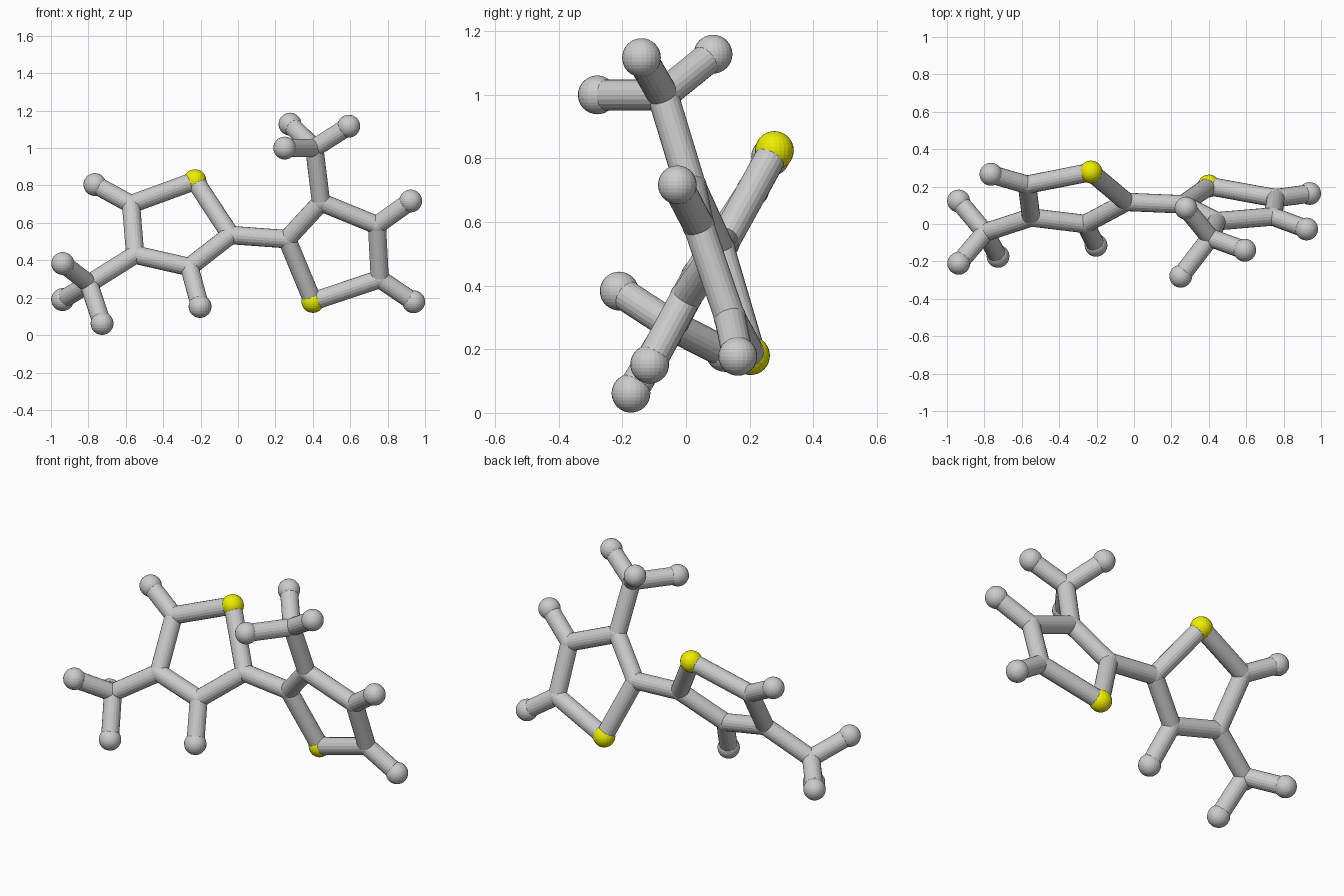
import bpy
from mathutils import Vector

if "Cube" in bpy.data.objects:
    bpy.data.objects.remove(bpy.data.objects["Cube"])

BALL, STICK = 0.061, 0.049

yellow = bpy.data.materials.new("yellow")
yellow.diffuse_color = (0.85, 0.85, 0.0, 1)
yellow.use_nodes = True
yellow.node_tree.nodes["Principled BSDF"].inputs["Base Color"].default_value = yellow.diffuse_color

# Atom centres: name -> position
atoms = {
    # left ring
    "sulfur_a": (-.23, .278, .825), "joint_a2": (-.04, .118, .535),
    "joint_a3": (-.26, .0, .364), "joint_a4": (-.55, .035, .43),
    "joint_a5": (-.572, .21, .70),
    "tip_a3": (-.203, -.114, .153), "tip_a5": (-.765, .266, .805),
    # left branch
    "joint_a6": (-.797, -.045, .275), "tip_a6": (-.937, -.21, .383),
    "tip_a7": (-.938, .123, .19), "tip_a8": (-.727, -.173, .062),
    # right ring
    "sulfur_b": (.40, .203, .18), "joint_b2": (.262, .105, .513),
    "joint_b3": (.444, .015, .71), "joint_b4": (.743, .04, .588),
    "joint_b5": (.758, .138, .30),
    "tip_b4": (.923, -.027, .717), "tip_b5": (.939, .163, .178),
    # right branch
    "joint_b6": (.408, -.073, 1.0), "tip_b6": (.278, .085, 1.128),
    "tip_b7": (.25, -.279, 1.0), "tip_b8": (.592, -.14, 1.117),
}

ring = ["sulfur_{}", "joint_{}2", "joint_{}3", "joint_{}4", "joint_{}5"]
bonds = [("joint_a2", "joint_b2")]
for s in "ab":
    names = [n.format(s) for n in ring]
    bonds += list(zip(names, names[1:] + names[:1]))
    bonds += [("joint_%s6" % s, "tip_%s%d" % (s, i)) for i in (6, 7, 8)]
bonds += [("joint_a3", "tip_a3"), ("joint_a5", "tip_a5"), ("joint_a4", "joint_a6"),
          ("joint_b4", "tip_b4"), ("joint_b5", "tip_b5"), ("joint_b3", "joint_b6")]

# Balls: end tips and sulfur are larger, inner joints match the sticks
for name, pos in atoms.items():
    r = STICK + 0.002 if name.startswith("joint") else BALL
    bpy.ops.mesh.primitive_uv_sphere_add(segments=24, ring_count=16, radius=r, location=pos)
    ob = bpy.context.object
    ob.name = name + "_ball"
    if name.startswith("sulfur"):
        ob.data.materials.append(yellow)

# Sticks between the balls
for a, b in bonds:
    p, q = Vector(atoms[a]), Vector(atoms[b])
    bpy.ops.mesh.primitive_cylinder_add(vertices=20, radius=STICK, depth=(q - p).length,
                                        location=(p + q) / 2)
    ob = bpy.context.object
    ob.name = "stick_%s_%s" % (a, b)
    ob.rotation_euler = (q - p).to_track_quat("Z", "Y").to_euler()
